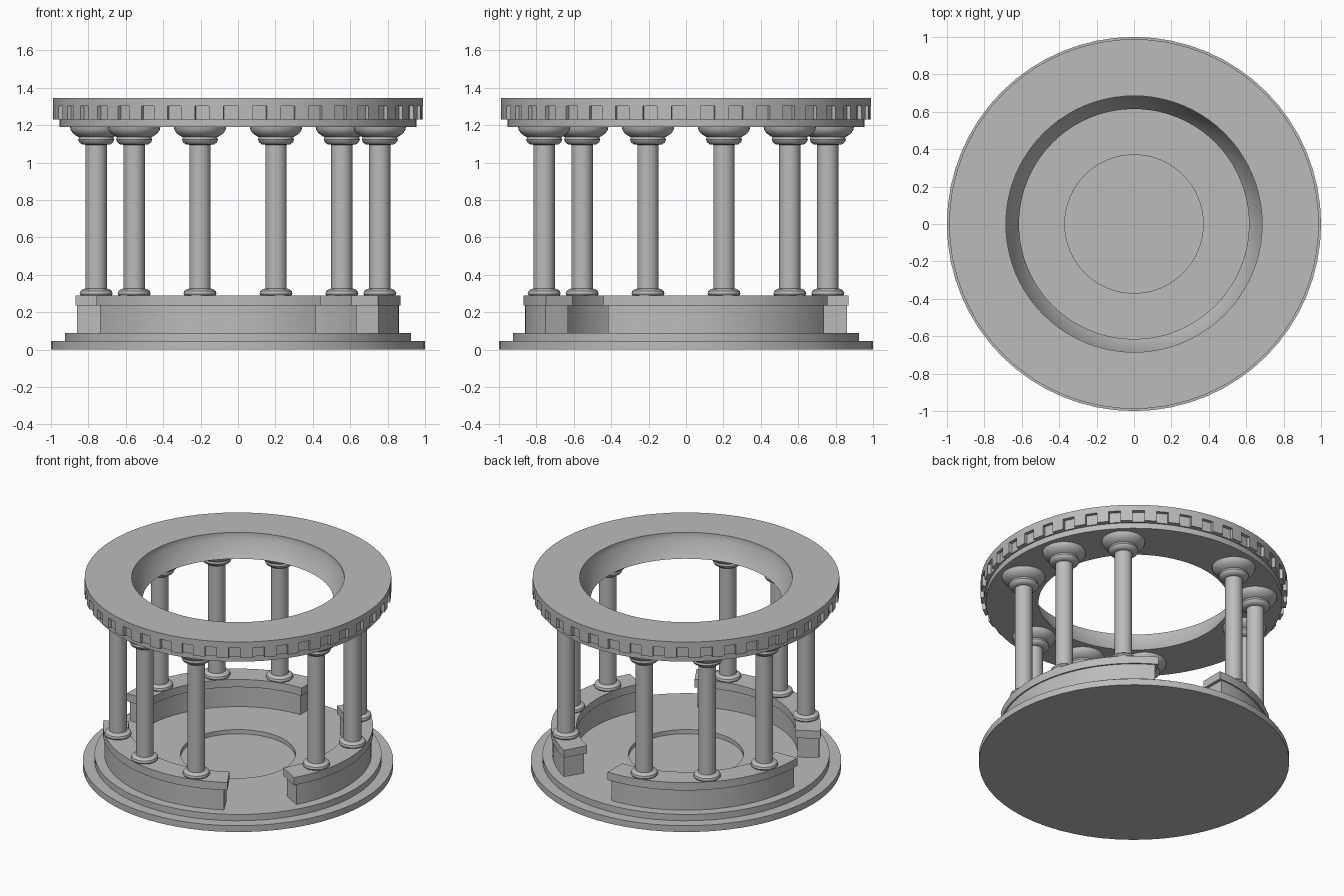
import bpy
import bmesh
from math import cos, sin, pi, radians

if "Cube" in bpy.data.objects:
    bpy.data.objects.remove(bpy.data.objects["Cube"], do_unlink=True)

stone = bpy.data.materials.new("grey stone")
stone.use_nodes = True
grey = (0.5, 0.5, 0.5, 1)
stone.diffuse_color = grey
stone.node_tree.nodes["Principled BSDF"].inputs["Base Color"].default_value = grey


def sweep(bm, profile, steps, start=0, end=360):
    """Turn a closed (radius, height) outline about z, through all or part of a circle."""
    full = end - start >= 360
    count = steps if full else steps + 1
    rings = []
    for i in range(count):
        a = radians(start + (end - start) * i / steps)
        rings.append([bm.verts.new((r * cos(a), r * sin(a), z)) for r, z in profile])
    n = len(profile)
    for i in range(steps):
        p, q = rings[i], rings[(i + 1) % count]
        for j in range(n):
            k = (j + 1) % n
            if profile[j][0] == 0 and profile[k][0] == 0:
                continue
            bm.faces.new((p[j], q[j], q[k], p[k]))
    if not full:
        bm.faces.new(rings[0])
        bm.faces.new(rings[-1][::-1])


def finish(bm, name):
    bmesh.ops.remove_doubles(bm, verts=bm.verts, dist=1e-5)
    bmesh.ops.recalc_face_normals(bm, faces=bm.faces)
    mesh = bpy.data.meshes.new(name)
    bm.to_mesh(mesh)
    bm.free()
    mesh.materials.append(stone)
    mesh.shade_smooth()
    mesh.set_sharp_from_angle(angle=radians(32))
    return place(mesh, name)


def place(mesh, name):
    ob = bpy.data.objects.new(name, mesh)
    bpy.context.collection.objects.link(ob)
    return ob


def box(r0, r1, z0, z1):
    return [(r0, z0), (r1, z0), (r1, z1), (r0, z1)]


# Stepped round floor with a sunken centre
bm = bmesh.new()
sweep(bm, [(0, 0), (1, 0), (1, .045), (.925, .045), (.925, .09),
           (.37, .09), (.37, .06), (0, .06)], 64)
finish(bm, "stepped_floor")

# Three curved low walls, each with an overhanging coping
for i in range(3):
    mid = 15 + 120 * i
    bm = bmesh.new()
    sweep(bm, box(.72, .86, .09, .235), 24, mid - 44, mid + 44)
    finish(bm, f"low_wall_{i + 1}")
    bm = bmesh.new()
    sweep(bm, box(.705, .87, .235, .29), 24, mid - 45.5, mid + 45.5)
    finish(bm, f"wall_coping_{i + 1}")

# Columns: rounded foot, plain shaft, ringed capital
outline = [(0, .285), (.08, .285), (.088, .298), (.084, .313), (.07, .324), (.057, .326),
           (.057, 1.095), (.075, 1.097), (.09, 1.108), (.096, 1.122), (.092, 1.136),
           (.105, 1.142), (.125, 1.157), (.137, 1.175), (.14, 1.192), (0, 1.192)]
bm = bmesh.new()
sweep(bm, outline, 32)
first = finish(bm, "column_1")
columns = [first]
for i in range(3):
    for offset in (-30, 0, 30):
        a = radians(15 + 120 * i + offset)
        if i or offset > -30:
            columns.append(place(first.data, f"column_{len(columns) + 1}"))
        columns[-1].location = (.785 * cos(a), .785 * sin(a), 0)

# Open top ring, sloped on the inside
bm = bmesh.new()
sweep(bm, [(.615, 1.19), (.955, 1.19), (.955, 1.23), (.965, 1.23), (.965, 1.302),
           (.988, 1.302), (.988, 1.345), (.685, 1.345), (.685, 1.305)], 80)
finish(bm, "top_ring")

# Row of square teeth under the ring's rim
bm = bmesh.new()
for i in range(40):
    sweep(bm, box(.95, .988, 1.23, 1.302), 1, 9 * i, 9 * i + 4.5)
finish(bm, "ring_teeth")
